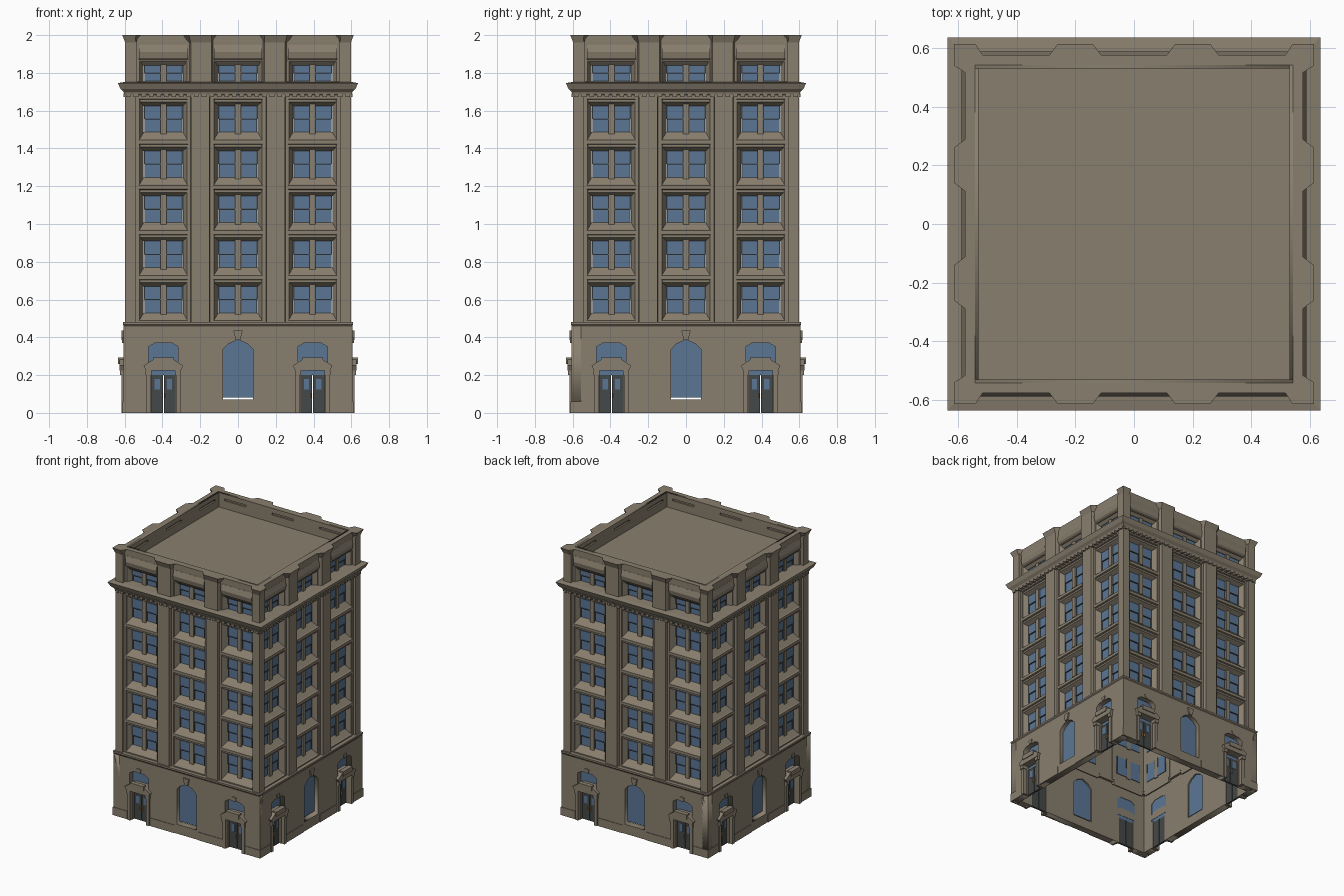
import bpy, bmesh, math
from mathutils import Vector

cube = bpy.data.objects.get("Cube")
if cube:
    bpy.data.objects.remove(cube, do_unlink=True)


def material(name, rgb):
    m = bpy.data.materials.new(name)
    m.use_nodes = True
    m.diffuse_color = (*rgb, 1)
    m.node_tree.nodes["Principled BSDF"].inputs["Base Color"].default_value = (*rgb, 1)
    return m


STONE = material("warm stone", (0.25, 0.212, 0.158))
GLASS = material("blue glass", (0.105, 0.18, 0.3))
DARK = material("dark grey metal", (0.06, 0.065, 0.065))
BRASS = material("brass", (0.35, 0.2, 0.08))

BAYS = (-0.395, 0, 0.395)
SIDES = ("front", "left", "back", "right")


# Geometry helpers: a point is (x along the side, d outward from centre, z)
def loft(bm, low, high):
    a = [bm.verts.new((x, -d, z)) for x, d, z in low]
    b = [bm.verts.new((x, -d, z)) for x, d, z in high]
    bm.faces.new(a)
    bm.faces.new(b)
    for i in range(len(a)):
        j = (i + 1) % len(a)
        bm.faces.new((a[i], a[j], b[j], b[i]))


def column(bm, plan, z0, z1, top=None):
    loft(bm, [(x, d, z0) for x, d in plan], [(x, d, z1) for x, d in top or plan])


def beam(bm, profile, x0, x1):
    loft(bm, [(x0, d, z) for d, z in profile], [(x1, d, z) for d, z in profile])


def plate(bm, outline, d0, d1):
    loft(bm, [(x, d0, z) for x, z in outline], [(x, d1, z) for x, z in outline])


def box(bm, x0, x1, d0, d1, z0, z1):
    column(bm, [(x0, d0), (x1, d0), (x1, d1), (x0, d1)], z0, z1)


def flip(points, s, cx=0):
    return [(cx + s * p[0], p[1]) for p in points]


def finish(bm, name, mat, sides=SIDES):
    bmesh.ops.recalc_face_normals(bm, faces=bm.faces)
    mesh = bpy.data.meshes.new(name)
    bm.to_mesh(mesh)
    bm.free()
    place(mesh, name, mat, sides)


def place(mesh, name, mat, sides=SIDES):
    mesh.materials.clear()
    mesh.materials.append(mat)
    for k, side in enumerate(sides):
        ob = bpy.data.objects.new(f"{name}_{side}" if side else name, mesh)
        ob.rotation_euler.z = k * math.pi / 2
        bpy.context.collection.objects.link(ob)


def pierced_wall(name, outlines, d, depth):
    """Upright slab with holes, filled from a flat curve."""
    cu = bpy.data.curves.new(name, "CURVE")
    cu.dimensions = "2D"
    cu.fill_mode = "BOTH"
    cu.extrude = depth / 2
    for pts in outlines:
        sp = cu.splines.new("POLY")
        sp.points.add(len(pts) - 1)
        for p, (x, z) in zip(sp.points, pts):
            p.co = (x, z, 0, 1)
        sp.use_cyclic_u = True
    tmp = bpy.data.objects.new(name, cu)
    bpy.context.collection.objects.link(tmp)
    mesh = bpy.data.meshes.new_from_object(tmp.evaluated_get(bpy.context.evaluated_depsgraph_get()))
    bpy.data.objects.remove(tmp)
    for v in mesh.vertices:
        x, z, w = v.co
        v.co = Vector((x, -(d - depth / 2) - w, z))
    place(mesh, name, STONE)


def ring(name, profile):
    """Mitred square moulding from a closed (half width, z) profile."""
    bm = bmesh.new()
    corners = [(-1, -1), (1, -1), (1, 1), (-1, 1)]
    loops = [[bm.verts.new((cx * h, cy * h, z)) for h, z in profile] for cx, cy in corners]
    n = len(profile)
    for k in range(4):
        a, b = loops[k], loops[(k + 1) % 4]
        for i in range(n):
            j = (i + 1) % n
            bm.faces.new((a[i], b[i], b[j], a[j]))
    finish(bm, name, STONE, ("",))


# Ground storey wall with door notches and an arched window
arch = [(-0.08, 0.335), (-0.05, 0.365), (0, 0.388), (0.05, 0.365), (0.08, 0.335)]
door_arch = [(-0.078, 0.35), (-0.045, 0.37), (0.045, 0.37), (0.078, 0.35)]
outline = [(-0.607, 0)]
for cx in (-0.395, 0.395):
    outline += [(cx - 0.078, 0)] + [(cx + x, z) for x, z in door_arch] + [(cx + 0.078, 0)]
outline += [(0.607, 0), (0.607, 0.46), (-0.607, 0.46)]
pierced_wall("ground_wall", [outline, [(-0.08, 0.07)] + arch + [(0.08, 0.07)]], 0.607, 0.05)
ring("ground_cornice", [(0.54, 0.455), (0.6, 0.455), (0.61, 0.468), (0.61, 0.48), (0.54, 0.48)])

# Ground windows and transom lights
bm = bmesh.new()
plate(bm, [(-0.08, 0.082)] + arch + [(0.08, 0.082)], 0.568, 0.576)
for cx in (-0.395, 0.395):
    plate(bm, [(cx - 0.078, 0.2)] + [(cx + x, z) for x, z in door_arch] + [(cx + 0.078, 0.2)], 0.56, 0.568)
    for s in (-1, 1):
        box(bm, cx + s * 0.018, cx + s * 0.046, 0.574, 0.577, 0.125, 0.18)
finish(bm, "ground_glass", GLASS)

# Doors, handles
bm = bmesh.new()
handles = bmesh.new()
for cx in (-0.395, 0.395):
    for s in (-1, 1):
        box(bm, cx + s * 0.002, cx + s * 0.062, 0.56, 0.574, 0, 0.2)
        box(handles, cx + s * 0.005, cx + s * 0.012, 0.574, 0.582, 0.08, 0.105)
finish(bm, "door_leaves", DARK)
finish(handles, "door_handles", BRASS)

# Door surrounds: jambs, posts, brackets and a pitched canopy; keystones
bm = bmesh.new()
for cx in (-0.395, 0.395):
    for s in (-1, 1):
        box(bm, cx + s * 0.062, cx + s * 0.08, 0.558, 0.59, 0, 0.21)
        box(bm, cx + s * 0.066, cx + s * 0.09, 0.58, 0.617, 0, 0.2)
        box(bm, cx + s * 0.062, cx + s * 0.094, 0.58, 0.624, 0.2, 0.225)
    gable = [(-0.092, 0.225), (-0.105, 0.25), (-0.05, 0.285), (0.05, 0.285), (0.105, 0.25), (0.092, 0.225)]
    plate(bm, [(cx + x, z) for x, z in gable], 0.558, 0.628)
    box(bm, cx - 0.055, cx + 0.055, 0.6, 0.634, 0.258, 0.292)
    plate(bm, [(cx - 0.01, 0.37), (cx - 0.018, 0.4), (cx + 0.018, 0.4), (cx + 0.01, 0.37)], 0.59, 0.613)
plate(bm, [(-0.012, 0.385), (-0.024, 0.435), (0.024, 0.435), (0.012, 0.385)], 0.58, 0.618)
for s in (-1, 1):
    box(bm, s * 0.1, s * 0.3, 0.6, 0.611, 0, 0.06)
    box(bm, s * 0.49, s * 0.611, 0.6, 0.611, 0, 0.06)
finish(bm, "entrance_surrounds", STONE)

# Shaft piers: stepped plans mirrored across the side
mid_pier = [(0.13, 0.54), (0.13, 0.578), (0.148, 0.578), (0.152, 0.597),
            (0.248, 0.597), (0.252, 0.578), (0.268, 0.578), (0.268, 0.54)]
corner_pier = [(0.524, 0.54), (0.524, 0.578), (0.548, 0.578), (0.552, 0.597), (0.597, 0.597), (0.597, 0.54)]
bm = bmesh.new()
for s in (-1, 1):
    for plan in (mid_pier, corner_pier):
        column(bm, flip(plan, s), 0.47, 1.7)
finish(bm, "shaft_piers", STONE)

# Splayed window jambs and sloping spandrels
bm = bmesh.new()
floors = [0.53 + 0.239 * i for i in range(5)]
jamb = [(0.104, 0.535), (0.126, 0.572), (0.14, 0.572), (0.14, 0.535)]
for cx in BAYS:
    for s in (-1, 1):
        column(bm, flip(jamb, s, cx), 0.47, 1.72)
    for z in floors + [1.725]:
        low = z - 0.099
        beam(bm, [(0.535, low), (0.57, low + 0.02), (0.57, low + 0.033), (0.582, low + 0.036),
                  (0.582, z - 0.042), (0.572, z - 0.038), (0.535, z)], cx - 0.13, cx + 0.13)
finish(bm, "spandrels", STONE)

# Paired sash windows: two staggered panes with a meeting rail
glass, rails, posts = bmesh.new(), bmesh.new(), bmesh.new()
for cx in BAYS:
    for z, h in [(f, 0.14) for f in floors] + [(1.757, 0.085)]:
        for s in (-1, 1):
            w = cx + s * 0.058
            mid = z + h * 0.5
            box(glass, w - 0.045, w + 0.045, 0.534, 0.54, mid, z + h)
            box(glass, w - 0.042, w + 0.042, 0.53, 0.535, z, mid)
            box(rails, w - 0.042, w + 0.042, 0.533, 0.543, mid - 0.003, mid + 0.003)
            for e in (-1, 1):
                box(rails, w + e * 0.039, w + e * 0.042, 0.53, 0.542, z, z + h)
        box(posts, cx - 0.016, cx + 0.016, 0.53, 0.55, z - 0.01, z + h + 0.01)
finish(glass, "window_panes", GLASS)
finish(rails, "window_rails", DARK)
finish(posts, "window_mullions", STONE)

# Main cornice with dentils
ring("main_cornice", [(0.53, 1.685), (0.6, 1.685), (0.606, 1.7), (0.622, 1.715),
                      (0.636, 1.746), (0.6, 1.752), (0.53, 1.757)])
bm = bmesh.new()
for i in range(30):
    x = -0.58 + i * 0.04
    box(bm, x - 0.012, x + 0.012, 0.57, 0.606, 1.672, 1.69)
finish(bm, "dentils", STONE)

# Attic piers with flared caps
mid_low = [(0.12, 0.535), (0.14, 0.597), (0.25, 0.597), (0.27, 0.535)]
mid_top = [(0.1, 0.56), (0.14, 0.613), (0.26, 0.613), (0.3, 0.56)]
end_low = [(0.525, 0.535), (0.545, 0.597), (0.597, 0.597), (0.597, 0.535)]
end_top = [(0.505, 0.56), (0.54, 0.613), (0.613, 0.613), (0.613, 0.56)]
bm = bmesh.new()
for s in (-1, 1):
    for low, top in ((mid_low, mid_top), (end_low, end_top)):
        column(bm, flip(low, s), 1.74, 1.965)
        column(bm, flip(low, s), 1.96, 2.0, flip(top, s))
    for cx in BAYS:
        column(bm, flip(jamb, s, cx), 1.75, 1.86)
# Sloping hoods over the attic windows
for cx in BAYS:
    beam(bm, [(0.53, 1.84), (0.545, 1.84), (0.582, 1.88), (0.588, 1.91), (0.576, 1.95), (0.53, 1.95)],
         cx - 0.128, cx + 0.128)
finish(bm, "attic_piers", STONE)

# Parapet with recessed inner panels, and the roof deck
ring("parapet", [(0.542, 1.86), (0.57, 1.86), (0.576, 1.96), (0.576, 2.0), (0.542, 2.0)])
holes = [[(cx + x, z) for x, z in ((-0.09, 1.918), (0.09, 1.918), (0.09, 1.965), (-0.09, 1.965))] for cx in BAYS]
pierced_wall("parapet_lining", [[(-0.543, 1.87), (0.543, 1.87), (0.543, 2.0), (-0.543, 2.0)]] + holes, 0.543, 0.013)
bm = bmesh.new()
box(bm, -0.543, 0.543, -0.543, 0.543, 1.88, 1.892)
finish(bm, "roof_deck", STONE, ("",))
